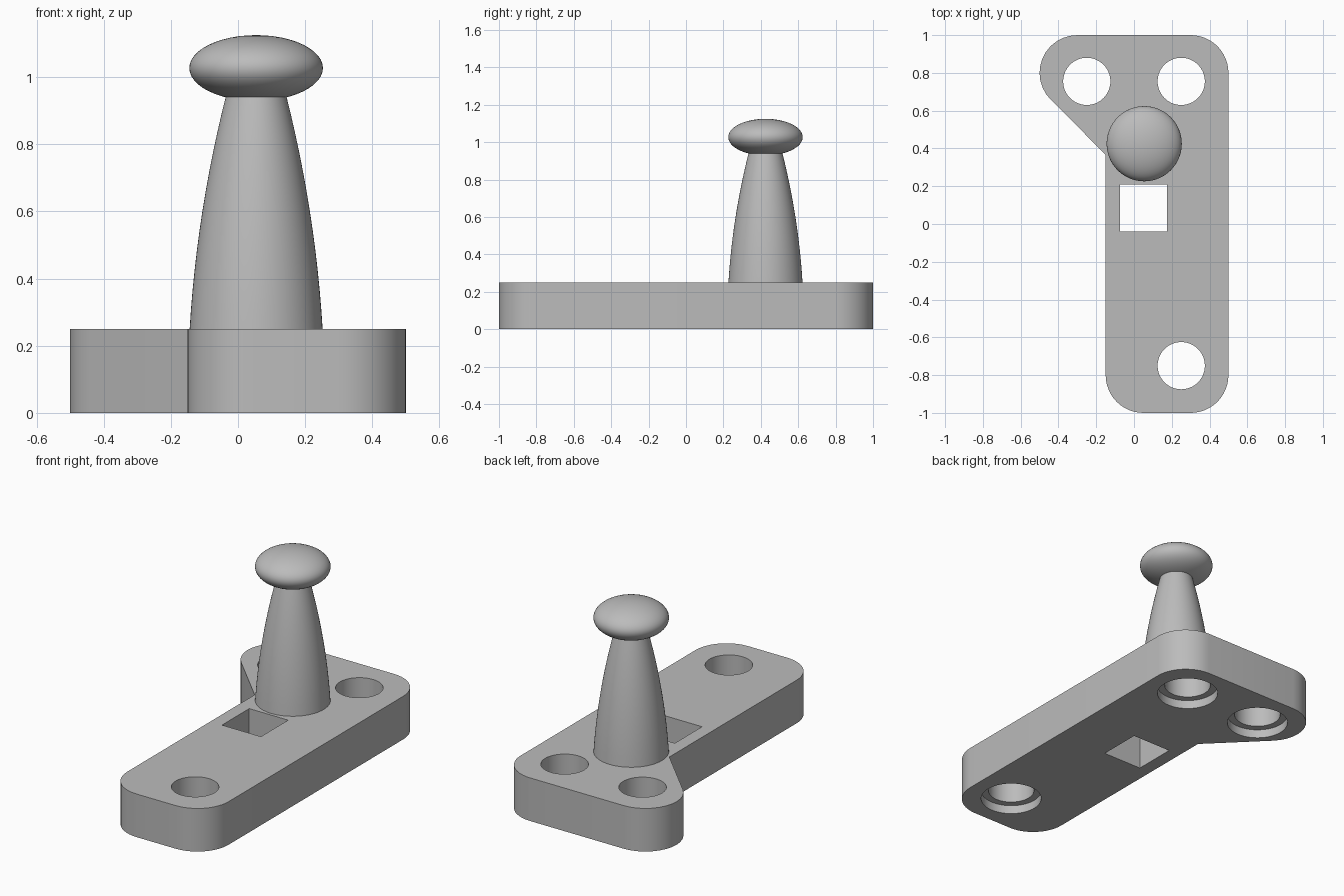
import bpy
import bmesh
from math import sin, cos, pi, radians
from mathutils import Vector

cube = bpy.data.objects.get("Cube")
if cube:
    bpy.data.objects.remove(cube, do_unlink=True)

grey = bpy.data.materials.new("plain_grey")
grey.use_nodes = True
colour = (0.5, 0.5, 0.5, 1)
grey.diffuse_color = colour
grey.node_tree.nodes["Principled BSDF"].inputs["Base Color"].default_value = colour


def finish(name, bm, location=(0, 0, 0)):
    """Turn a bmesh into a linked object."""
    bmesh.ops.recalc_face_normals(bm, faces=bm.faces)
    mesh = bpy.data.meshes.new(name)
    bm.to_mesh(mesh)
    bm.free()
    mesh.materials.append(grey)
    obj = bpy.data.objects.new(name, mesh)
    obj.location = location
    bpy.context.collection.objects.link(obj)
    return obj


def lathe(name, profile, location, steps=64):
    """Revolve a (radius, height) profile that starts and ends on the axis."""
    bm = bmesh.new()
    verts = [bm.verts.new((r, 0, z)) for r, z in profile]
    edges = [bm.edges.new(pair) for pair in zip(verts, verts[1:])]
    bmesh.ops.spin(bm, geom=verts + edges, cent=(0, 0, 0), axis=(0, 0, 1),
                   angle=2 * pi, steps=steps)
    bmesh.ops.remove_doubles(bm, verts=bm.verts, dist=1e-5)
    return finish(name, bm, location)


def prism(name, outline, bottom, top):
    """Extrude a flat outline upwards."""
    bm = bmesh.new()
    face = bm.faces.new([bm.verts.new((x, y, bottom)) for x, y in outline])
    new = bmesh.ops.extrude_face_region(bm, geom=[face])["geom"]
    moved = [v for v in new if isinstance(v, bmesh.types.BMVert)]
    bmesh.ops.translate(bm, verts=moved, vec=Vector((0, 0, top - bottom)))
    return finish(name, bm)


def arc(cx, cy, start, end, radius=0.2, steps=12):
    angles = [radians(start + (end - start) * i / steps) for i in range(steps + 1)]
    return [(cx + radius * cos(a), cy + radius * sin(a)) for a in angles]


def smooth(obj):
    bpy.ops.object.select_all(action='DESELECT')
    obj.select_set(True)
    bpy.context.view_layer.objects.active = obj
    bpy.ops.object.shade_smooth_by_angle(angle=radians(30))


# Base plate with rounded corners and a slanted shoulder
thickness = 0.25
outline = (arc(0.3, -0.8, -90, 0) + arc(0.3, 0.8, 0, 90)
           + arc(-0.3, 0.8, 90, 225) + [(-0.15, 0.367)]
           + arc(0.05, -0.8, 180, 270))
plate = prism("base_plate", outline, 0, thickness)

# Screw holes, counterbored from below, and the square socket
bore = [(0, -0.1), (0.165, -0.1), (0.165, 0.05), (0.125, 0.05), (0.125, 0.4), (0, 0.4)]
cutters = [lathe("screw_hole_cutter", bore, (x, y, 0))
           for x, y in ((-0.25, 0.755), (0.25, 0.755), (0.25, -0.75))]
x0, x1, y0, y1 = -0.075, 0.175, -0.04, 0.21
cutters.append(prism("square_socket_cutter",
                     [(x0, y0), (x1, y0), (x1, y1), (x0, y1)], -0.1, 0.4))

bpy.context.view_layer.objects.active = plate
for cutter in cutters:
    cutter.hide_render = True
    mod = plate.modifiers.new("cut", 'BOOLEAN')
    mod.operation = 'DIFFERENCE'
    mod.solver = 'EXACT'
    mod.object = cutter
    bpy.ops.object.modifier_apply(modifier=mod.name)
    bpy.data.objects.remove(cutter, do_unlink=True)
smooth(plate)

# Bulging tapered post
post_xy = (0.054, 0.425)
height = 0.7
post_profile = [(0, 0)]
for i in range(13):
    t = height * i / 12
    post_profile.append((0.198 - 0.06 * t - 0.138 * t * t, t))
post_profile.append((0, height))
smooth(lathe("tapered_post", post_profile, (*post_xy, thickness)))

# Flattened round knob
rings = 24
knob_profile = [(0.199 * sin(pi * i / rings), -0.098 * cos(pi * i / rings))
                for i in range(rings + 1)]
smooth(lathe("round_knob", knob_profile, (*post_xy, 1.027)))
